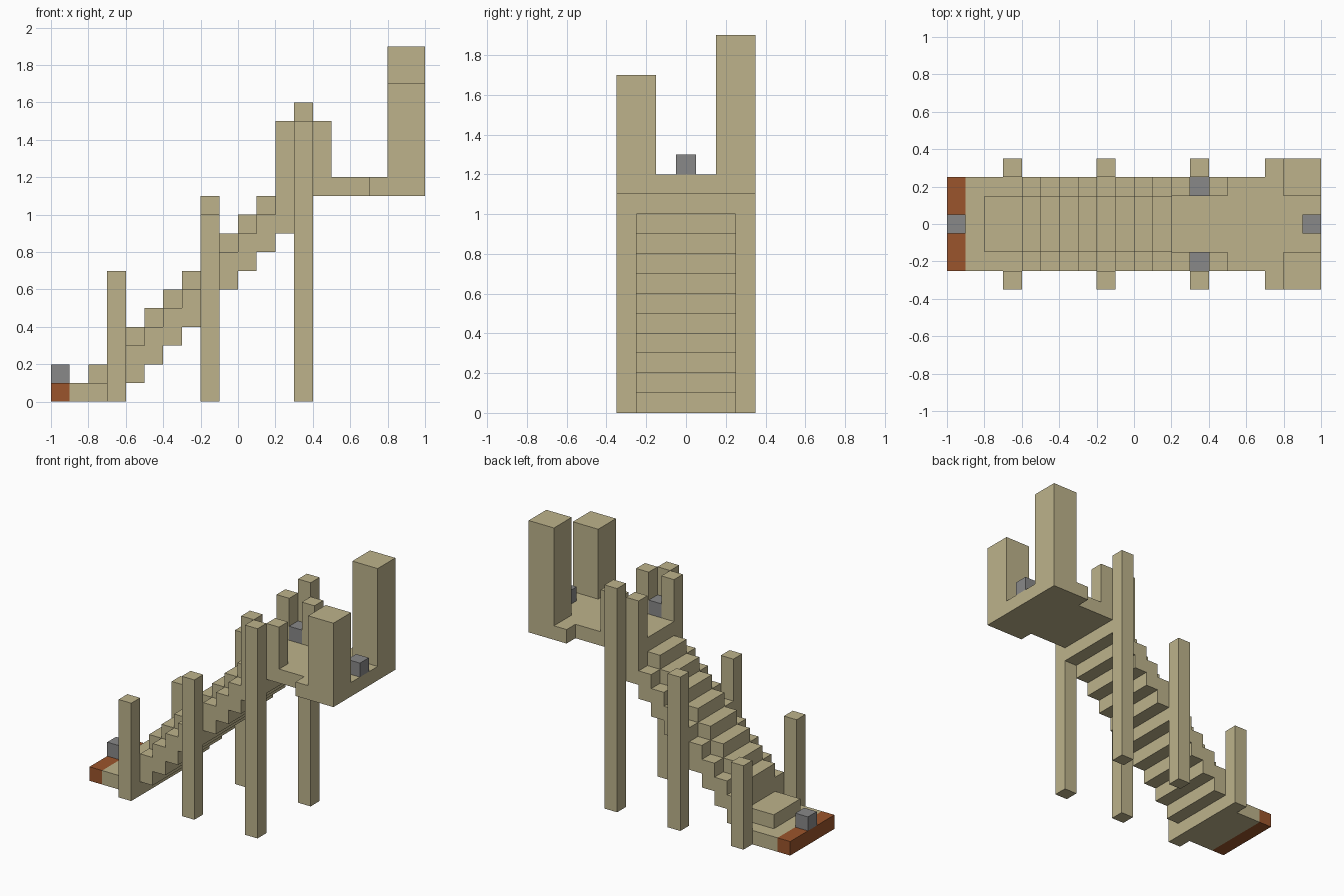
import bpy, bmesh

cube = bpy.data.objects.get("Cube")
if cube:
    bpy.data.objects.remove(cube, do_unlink=True)


def material(name, rgb):
    m = bpy.data.materials.new(name)
    m.use_nodes = True
    m.diffuse_color = (*rgb, 1)
    m.node_tree.nodes["Principled BSDF"].inputs["Base Color"].default_value = (*rgb, 1)
    return m


SAND = material("sand", (0.51, 0.45, 0.26))
RUST = material("rust", (0.33, 0.09, 0.025))
GREY = material("grey", (0.25, 0.25, 0.25))


def extrude(name, outline, y0, y1, mat):
    """Extrude an x-z outline from y0 to y1."""
    bm = bmesh.new()
    face = bm.faces.new([bm.verts.new((x, y0, z)) for x, z in outline])
    new = bmesh.ops.extrude_face_region(bm, geom=[face])["geom"]
    bmesh.ops.translate(bm, vec=(0, y1 - y0, 0),
                        verts=[g for g in new if isinstance(g, bmesh.types.BMVert)])
    bmesh.ops.recalc_face_normals(bm, faces=bm.faces)
    mesh = bpy.data.meshes.new(name)
    bm.to_mesh(mesh)
    bm.free()
    mesh.materials.append(mat)
    obj = bpy.data.objects.new(name, mesh)
    bpy.context.collection.objects.link(obj)
    return obj


def box(name, x0, x1, y0, y1, z0, z1, mat=SAND):
    return extrude(name, [(x0, z0), (x1, z0), (x1, z1), (x0, z1)], y0, y1, mat)


U = 0.1  # one block

# Landing at the bottom
box("bottom_edge", -1, -0.9, -0.25, 0.25, 0, U, RUST)
box("bottom_landing", -0.9, -0.6, -0.25, 0.25, 0, U)
box("first_step", -0.8, -0.6, -0.15, 0.15, U, 0.2)
box("bottom_block", -1, -0.9, -0.05, 0.05, U, 0.2, GREY)

# Sloping stair body with a stepped top and underside
under, over = [], []
for i in range(10):
    x, z = -0.6 + i * U, U + i * U
    under += [(x, z), (x + U, z)]
    over += [(x, z + 2 * U), (x + U, z + 2 * U)]
extrude("stair_body", under + over[::-1], -0.25, 0.25, SAND)

# Raised treads along the middle
for i in range(9):
    x, z = -0.6 + i * U, 0.3 + i * U
    box(f"tread_{i + 1}", x, x + U, -0.15, 0.15, z, z + U)

# Top platform
box("platform_walk", 0.4, 0.7, -0.25, 0.25, 1.1, 1.2)
box("platform_end", 0.7, 1, -0.35, 0.35, 1.1, 1.2)
box("platform_block", 0.9, 1, -0.05, 0.05, 1.2, 1.3, GREY)
box("front_tower", 0.8, 1, -0.35, -0.15, 1.2, 1.7)
box("back_tower", 0.8, 1, 0.15, 0.35, 1.2, 1.9)

# Tall supports outside the stair, heights differ front to back
for n, (x, front, back) in enumerate([(-0.7, 0.7, 0.6), (-0.2, 1, 1.1), (0.3, 1.5, 1.6)], 1):
    box(f"front_support_{n}", x, x + U, -0.35, -0.25, 0, front)
    box(f"back_support_{n}", x, x + U, 0.25, 0.35, 0, back)

# Short gate posts with a grey block between each pair
for side, y in (("front", -0.25), ("back", 0.15)):
    box(f"{side}_lower_gate_post", 0.2, 0.3, y, y + U, 1.1, 1.5)
    box(f"{side}_upper_gate_post", 0.4, 0.5, y, y + U, 1.2, 1.5)
    box(f"{side}_gate_block", 0.3, 0.4, y, y + U, 1.2, 1.3, GREY)
